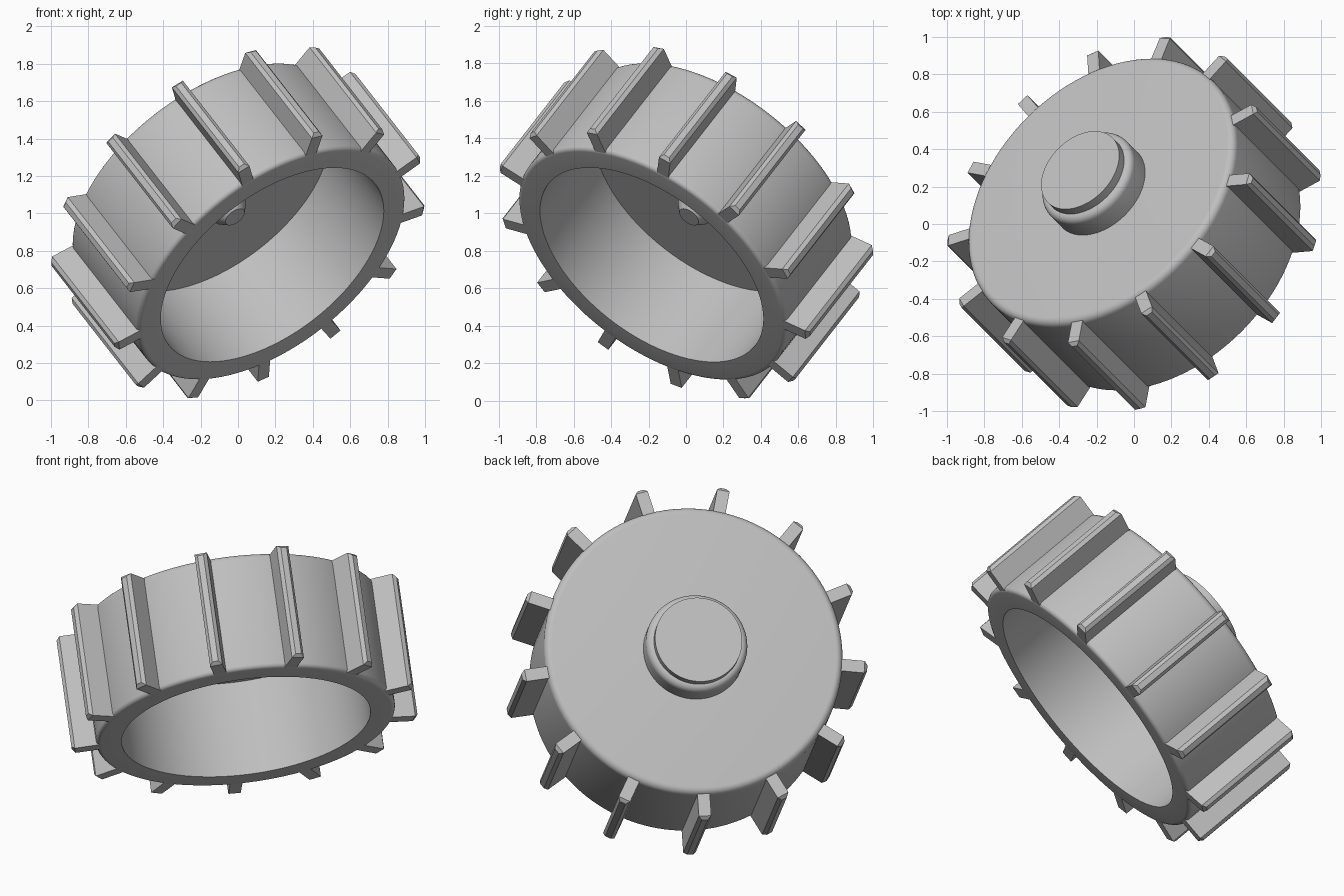
import bpy, bmesh, math
from mathutils import Matrix, Vector

cube = bpy.data.objects.get("Cube")
if cube:
    bpy.data.objects.remove(cube, do_unlink=True)

# Main sizes, measured along and around the wheel axis
HEIGHT, RADIUS, BORE, CEILING = 0.70, 0.84, 0.70, 0.56
RIBS, RIB_REACH, RIB_WIDTH = 13, 0.98, 0.07

grey = bpy.data.materials.new("plain grey")
grey.use_nodes = True
colour = (0.52, 0.52, 0.52, 1)
grey.diffuse_color = colour
grey.node_tree.nodes["Principled BSDF"].inputs["Base Color"].default_value = colour

# Tilted frame: the wheel axis leans back and to the right
axis = Vector((-0.524, 0.524, 0.672)).normalized()
across = Vector((1, 1, 0)).normalized()
side = axis.cross(across)
tilt = Matrix((across, side, axis)).transposed().to_4x4()
PLACE = Matrix.Translation((0, 0, 0.96)) @ tilt @ Matrix.Translation((0, 0, -HEIGHT / 2))


def finish(name, bm):
    bmesh.ops.recalc_face_normals(bm, faces=bm.faces)
    mesh = bpy.data.meshes.new(name)
    bm.to_mesh(mesh)
    bm.free()
    mesh.materials.append(grey)
    for face in mesh.polygons:
        face.use_smooth = True
    mesh.set_sharp_from_angle(angle=math.radians(30))
    obj = bpy.data.objects.new(name, mesh)
    bpy.context.collection.objects.link(obj)
    obj.matrix_world = PLACE
    return obj


def fillet(r, h, size, start, steps=6):
    """Quarter round about (r, h), sweeping upward from the start angle."""
    angles = [math.radians(start + 90 * i / steps) for i in range(steps + 1)]
    return [(r + size * math.cos(a), h + size * math.sin(a)) for a in angles]


def lathe(name, profile, steps=96):
    bm = bmesh.new()
    verts = [bm.verts.new((r, 0, h)) for r, h in profile]
    edges = [bm.edges.new(pair) for pair in zip(verts, verts[1:])]
    bmesh.ops.spin(bm, geom=verts + edges, cent=(0, 0, 0), axis=(0, 0, 1),
                   angle=math.tau, steps=steps, use_merge=False)
    bmesh.ops.remove_doubles(bm, verts=bm.verts, dist=0.0001)
    return finish(name, bm)


# Hollow drum, closed at the top and open below
lathe("drum_shell",
      [(0, CEILING), (BORE, CEILING), (BORE, 0)]
      + fillet(RADIUS - 0.025, 0.025, 0.025, -90)
      + fillet(RADIUS - 0.04, HEIGHT - 0.04, 0.04, 0)
      + [(0, HEIGHT)])

# Rounded hub with a raised disc on the closed end
lathe("hub", [(0.285, HEIGHT - 0.02)] + fillet(0.245, HEIGHT + 0.11, 0.04, 0)
      + [(0, HEIGHT + 0.15)])
lathe("hub_disc", [(0.245, HEIGHT + 0.13), (0.245, HEIGHT + 0.2), (0, HEIGHT + 0.2)])

# Chamfered pin inside the drum
lathe("inner_pin", [(0.1, CEILING + 0.02), (0.1, CEILING - 0.13),
                    (0.06, CEILING - 0.18), (0, CEILING - 0.18)], 48)

# Ring of chamfered ribs around the drum
inner = RADIUS - 0.06
for i in range(RIBS):
    bm = bmesh.new()
    bmesh.ops.create_cube(bm, size=1)
    bmesh.ops.scale(bm, vec=(RIB_REACH - inner, RIB_WIDTH, HEIGHT - 0.02), verts=bm.verts)
    bmesh.ops.translate(bm, vec=((RIB_REACH + inner) / 2, 0, HEIGHT / 2 - 0.008), verts=bm.verts)
    outer = [e for e in bm.edges if all(v.co.x > RADIUS for v in e.verts)]
    bmesh.ops.bevel(bm, geom=outer, offset=0.018, segments=1, affect='EDGES')
    turn = Matrix.Rotation(math.radians(4) + math.tau * i / RIBS, 3, 'Z')
    bmesh.ops.rotate(bm, matrix=turn, cent=(0, 0, 0), verts=bm.verts)
    rib = finish(f"rib_{i + 1}", bm)
    for face in rib.data.polygons:
        face.use_smooth = False
